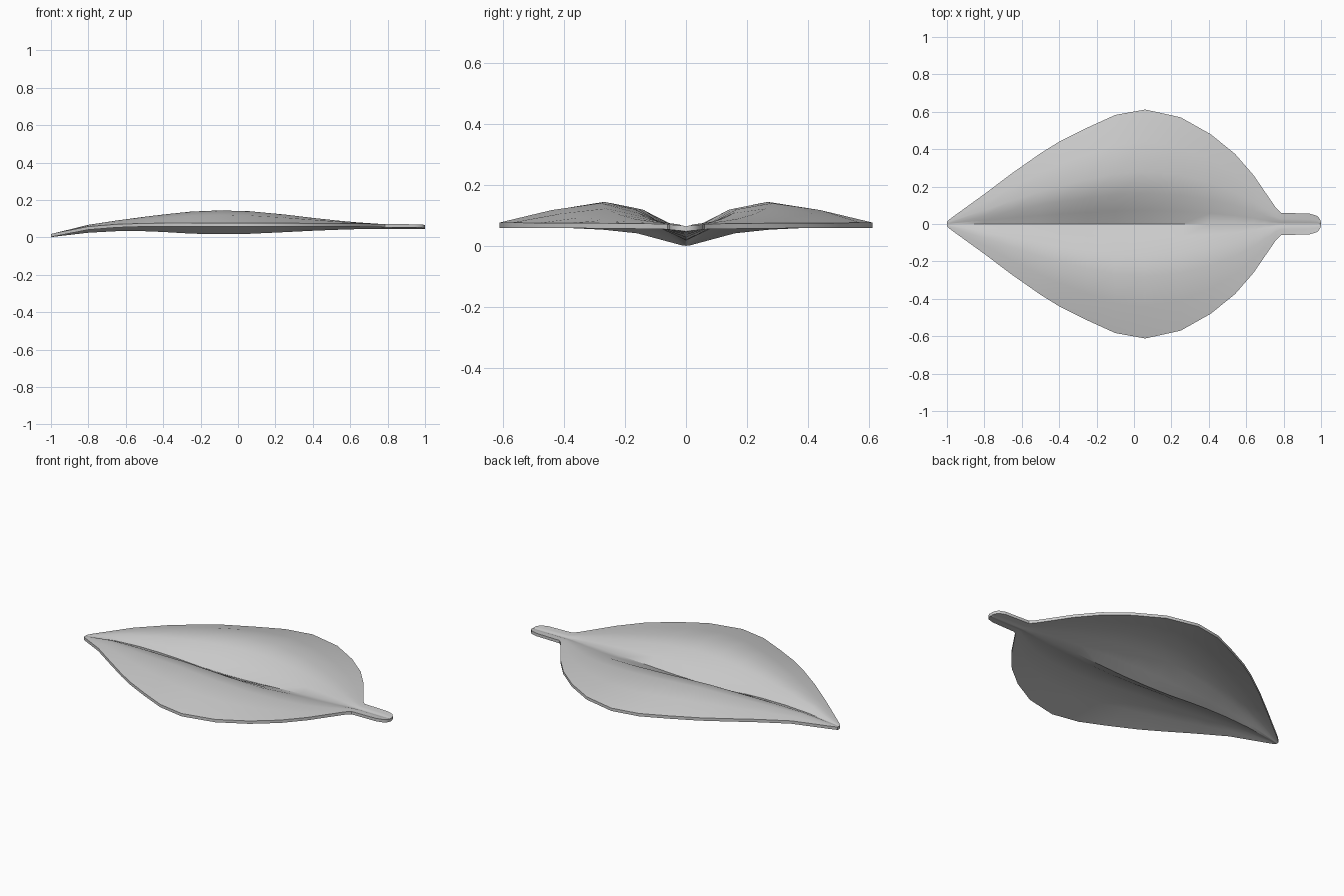
import bpy, bmesh

if "Cube" in bpy.data.objects:
    bpy.data.objects.remove(bpy.data.objects["Cube"])

# Stations along the leaf: x, half width, midrib z, crest z, rim z (top surface)
STATIONS = [
    (-1.00, .012, .017, .018, .018),
    (-0.98, .030, .021, .023, .023),
    (-0.80, .160, .042, .067, .058),
    (-0.65, .273, .050, .090, .070),
    (-0.50, .378, .050, .110, .075),
    (-0.40, .440, .046, .122, .076),
    (-0.25, .515, .037, .138, .076),
    (-0.10, .583, .034, .144, .076),
    (0.06, .612, .036, .140, .076),
    (0.25, .570, .045, .122, .076),
    (0.41, .480, .053, .103, .075),
    (0.54, .375, .058, .089, .075),
    (0.64, .260, .061, .080, .074),
    (0.70, .172, .062, .076, .073),
    (0.76, .085, .062, .072, .072),
    (0.785, .060, .062, .069, .071),
    (0.94, .055, .061, .067, .070),
    (0.98, .043, .061, .066, .069),
    (0.995, .025, .062, .065, .067),
    (1.00, .010, .063, .065, .066),
]
# Cross-section: fraction of half width, blend weight, rising or falling side
INNER = [(0, 0), (.12, .32), (.27, .80), (.46, 1)]
OUTER = [(.72, .64), (1, 0)]
THICKNESS = .017


def half_section(width, mid, crest, rim):
    pts = [(v * width, mid + (crest - mid) * w) for v, w in INNER]
    return pts + [(v * width, rim + (crest - rim) * w) for v, w in OUTER]


# Leaf blade and stem: lofted upper surface
bm = bmesh.new()
rows = []
for x, width, mid, crest, rim in STATIONS:
    half = half_section(width, mid, crest, rim)
    section = [(-y, z) for y, z in half[:0:-1]] + half
    rows.append([bm.verts.new((x, y, z)) for y, z in section])
for a, b in zip(rows, rows[1:]):
    for i in range(len(a) - 1):
        bm.faces.new((a[i], b[i], b[i + 1], a[i + 1]))

# Underside and rim: drop a copy of the surface by the thickness
result = bmesh.ops.duplicate(bm, geom=bm.verts[:] + bm.edges[:] + bm.faces[:])
lower = [g for g in result["geom"] if isinstance(g, bmesh.types.BMVert)]
bmesh.ops.translate(bm, verts=lower, vec=(0, 0, -THICKNESS))
bmesh.ops.bridge_loops(bm, edges=[e for e in bm.edges if e.is_boundary])
bmesh.ops.recalc_face_normals(bm, faces=bm.faces[:])

mesh = bpy.data.meshes.new("leaf")
bm.to_mesh(mesh)
bm.free()
leaf = bpy.data.objects.new("leaf", mesh)
bpy.context.collection.objects.link(leaf)
bpy.context.view_layer.objects.active = leaf
leaf.select_set(True)
bpy.ops.object.shade_smooth_by_angle(angle=.6)
